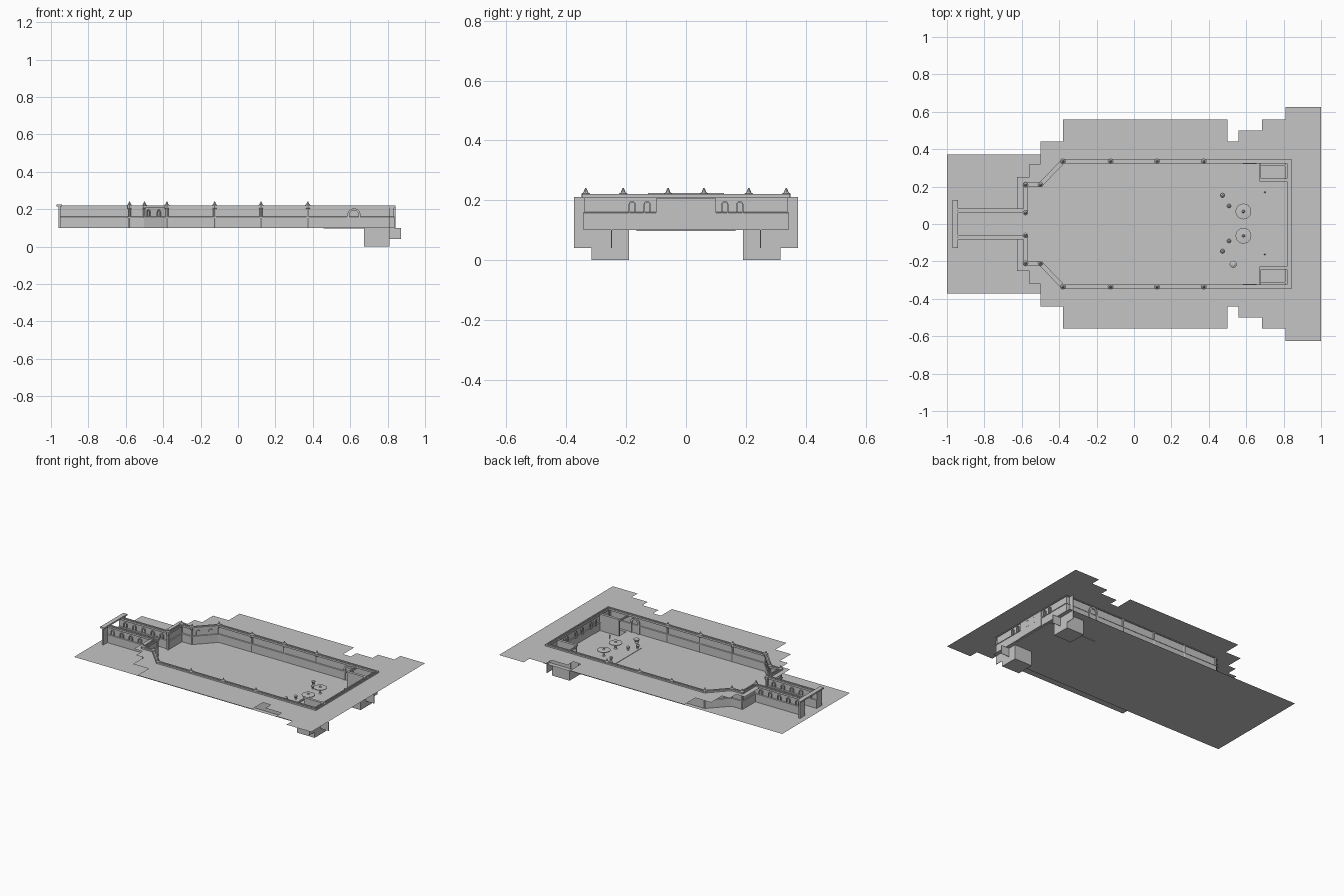
import bpy, bmesh, math
from mathutils import Vector

if "Cube" in bpy.data.objects:
    bpy.data.objects.remove(bpy.data.objects["Cube"])

grey = bpy.data.materials.new("stone_grey")
grey.diffuse_color = (0.56, 0.56, 0.56, 1)
grey.use_nodes = True
grey.node_tree.nodes["Principled BSDF"].inputs["Base Color"].default_value = grey.diffuse_color
FLOOR, TOP = 0.10, 0.21


def finish(name, bm, recalc=True):
    if recalc:
        bmesh.ops.recalc_face_normals(bm, faces=bm.faces[:])
    me = bpy.data.meshes.new(name)
    bm.to_mesh(me)
    bm.free()
    me.materials.append(grey)
    ob = bpy.data.objects.new(name, me)
    bpy.context.collection.objects.link(ob)
    return ob


def box(bm, x0, x1, y0, y1, z0, z1):
    vs = bmesh.ops.create_cube(bm, size=1)["verts"]
    for v in vs:
        v.co = Vector(((x0 + x1) / 2 + v.co.x * (x1 - x0),
                       (y0 + y1) / 2 + v.co.y * (y1 - y0),
                       (z0 + z1) / 2 + v.co.z * (z1 - z0)))


def lathe(bm, x, y, profile, n=16):
    # stacked rings of (radius, z)
    rings = [[bm.verts.new((x + r * math.cos(2 * math.pi * i / n),
                            y + r * math.sin(2 * math.pi * i / n), z)) for i in range(n)]
             for r, z in profile]
    for a, b in zip(rings, rings[1:]):
        for i in range(n):
            bm.faces.new((a[i], a[(i + 1) % n], b[(i + 1) % n], b[i]))
    bm.faces.new(rings[0][::-1])
    bm.faces.new(rings[-1])


def sweep(bm, path, profile):
    # closed profile of (sideways, z) swept along a flat path with mitred corners
    p = [Vector(q) for q in path]
    rings = []
    for i, q in enumerate(p):
        d0 = (q - p[max(i - 1, 0)]).normalized() if i else (p[1] - q).normalized()
        d1 = (p[i + 1] - q).normalized() if i < len(p) - 1 else d0
        n0, n1 = Vector((-d0.y, d0.x)), Vector((-d1.y, d1.x))
        m = (n0 + n1).normalized()
        m = m / max(m.dot(n0), 0.3)
        rings.append([bm.verts.new((q.x + m.x * o, q.y + m.y * o, z)) for o, z in profile])
    k = len(profile)
    for a, b in zip(rings, rings[1:]):
        for j in range(k):
            bm.faces.new((a[j], a[(j + 1) % k], b[(j + 1) % k], b[j]))
    bm.faces.new(rings[0])
    bm.faces.new(rings[-1][::-1])


def arch(bm, x, y, ang, w, z0, z1, depth):
    # round-topped frame standing on a wall that runs along angle ang
    t, n = Vector((math.cos(ang), math.sin(ang), 0)), Vector((-math.sin(ang), math.cos(ang), 0))

    def outline(r):
        pts = [(-r, z0), (r, z0)]
        return pts + [(r * math.cos(a * math.pi / 6), z1 - w + r * math.sin(a * math.pi / 6))
                      for a in range(7)]
    c = Vector((x, y, 0))
    loops = [[bm.verts.new(c + t * u + n * s + Vector((0, 0, z))) for u, z in outline(r)]
             for r, s in ((w, -depth), (w * .65, -depth), (w * .65, depth), (w, depth))]
    k = len(loops[0])
    for i in range(4):
        a, b = loops[i], loops[(i + 1) % 4]
        for j in range(k):
            bm.faces.new((a[j], a[(j + 1) % k], b[(j + 1) % k], b[j]))


# plan of the walls, one half then mirrored
half = [(-.96, .07), (-.58, .07), (-.58, .21), (-.5, .21), (-.38, .335), (.83, .335)]
plan = half + [(x, -y) for x, y in reversed(half)]

# stepped upper ground around the pit
outer = [(1, 0), (1, .625), (.81, .625), (.81, .56), (.685, .56), (.685, .5), (.56, .5),
         (.56, .44), (.5, .44), (.5, .56), (-.38, .56), (-.38, .44), (-.5, .44), (-.5, .32),
         (-.56, .32), (-.56, .25), (-.625, .25), (-.625, .07)]
inner = half[1:] + [(.83, 0)]
bm = bmesh.new()
for s in (1, -1):
    f = bm.faces.new([bm.verts.new((x, y * s, TOP)) for x, y in outer + inner])
    f.normal_update()
    if f.normal.z < 0:
        f.normal_flip()
bmesh.ops.triangulate(bm, faces=bm.faces[:])
finish("upper_ground", bm, False)

# pit floor with two stair openings
bm = bmesh.new()
for x0, x1, y0, y1 in ((-1, .675, -.372, .372), (.675, .835, -.235, .235),
                       (.675, .835, .315, .372), (.675, .835, -.372, -.315),
                       (.81, .835, .235, .315), (.81, .835, -.315, -.235)):
    bm.faces.new([bm.verts.new((x, y, FLOOR)) for x, y in ((x0, y0), (x1, y0), (x1, y1), (x0, y1))])
finish("pit_floor", bm, False)

# walls with a ledge at mid height
bm = bmesh.new()
sweep(bm, plan, [(-.007, FLOOR), (.007, FLOOR), (.007, .153), (.010, .153), (.010, .158),
                 (.004, .160), (.004, TOP), (-.004, TOP), (-.004, .160), (-.010, .158),
                 (-.010, .153), (-.007, .153)])
finish("pit_wall", bm)

# grooved coping on the walls
bm = bmesh.new()
sweep(bm, plan, [(-.012, .207), (.012, .207), (.012, .220), (.004, .220), (.004, .215),
                 (-.004, .215), (-.004, .220), (-.012, .220)])
finish("wall_coping", bm)

# posts with pointed finials
bm = bmesh.new()
for s in (1, -1):
    for x, y in ((-.58, .06), (-.58, .21), (-.5, .21), (-.38, .335), (-.125, .335),
                 (.123, .335), (.373, .335)):
        lathe(bm, x, y * s, [(.009, FLOOR), (.009, .2), (.014, .207), (.014, .222),
                             (.008, .226), (.002, .241)], 8)
finish("wall_posts", bm)

# arched windows and doors
bm = bmesh.new()
diag = math.atan2(.125, .12)
for s in (1, -1):
    for t in (.22, .68):
        arch(bm, -.5 + .12 * t, s * (.21 + .125 * t), diag * s, .013, .155, .197, .010)
    for y in (.035, .13, .18):
        arch(bm, .83, y * s, math.pi / 2, .012, .152, .197, .012)
    for i in range(5):
        arch(bm, -.91 + i * .07, .07 * s, 0, .014, .162, .197, .012)
    arch(bm, .62, .335 * s, 0, .036, FLOOR, .205, .013)
finish("arched_openings", bm)

# outer centre panel on the end wall, entrance wings and lintel
bm = bmesh.new()
box(bm, .832, .841, -.1, .1, FLOOR, .205)
finish("end_panel", bm)
bm = bmesh.new()
box(bm, -.97, -.94, -.127, .127, .214, .224)
for s in (1, -1):
    box(bm, -.96, -.95, min(.07 * s, .12 * s), max(.07 * s, .12 * s), FLOOR, .214)
finish("entrance_portal", bm)

# corner stairwells: partition, coping, sunken box, side plates
bm = bmesh.new()
for s in (1, -1):
    def sbox(x0, x1, a, b, z0, z1):
        box(bm, x0, x1, min(a * s, b * s), max(a * s, b * s), z0, z1)
    sbox(.675, .828, .231, .239, FLOOR, .208)
    sbox(.672, .83, .226, .244, .208, .217)
    sbox(.672, .68, .235, .33, .2, .211)
    sbox(.674, .678, .19, .315, 0, FLOOR)
    sbox(.806, .81, .19, .315, 0, FLOOR)
    sbox(.674, .81, .19, .194, 0, FLOOR)
    sbox(.674, .81, .311, .315, 0, FLOOR)
    sbox(.674, .81, .19, .315, 0, .003)
    sbox(.807, .81, .315, .375, .04, TOP)
    sbox(.81, .872, .248, .251, .04, FLOOR)
finish("corner_stairwells", bm)

# raised plate, two round tables and small stools
bm = bmesh.new()
box(bm, .457, .825, -.165, .165, .097, .103)
finish("floor_plate", bm)
bm = bmesh.new()
for y in (.067, -.063):
    lathe(bm, .585, y, [(.014, FLOOR), (.006, .108), (.006, .135), (.042, .141), (.042, .145),
                        (.008, .147), (.004, .155)], 24)
finish("round_tables", bm)
bm = bmesh.new()
for x, y, r in ((.473, .153, .012), (.508, .097, .011), (.473, -.145, .012),
                (.508, -.09, .011), (.53, -.215, .019), (.7, .17, .004), (.7, -.163, .004)):
    lathe(bm, x, y, [(r * .6, FLOOR), (r * .5, .112), (r, .12), (r, .126), (r * .4, .132)], 12)
finish("stools", bm)
